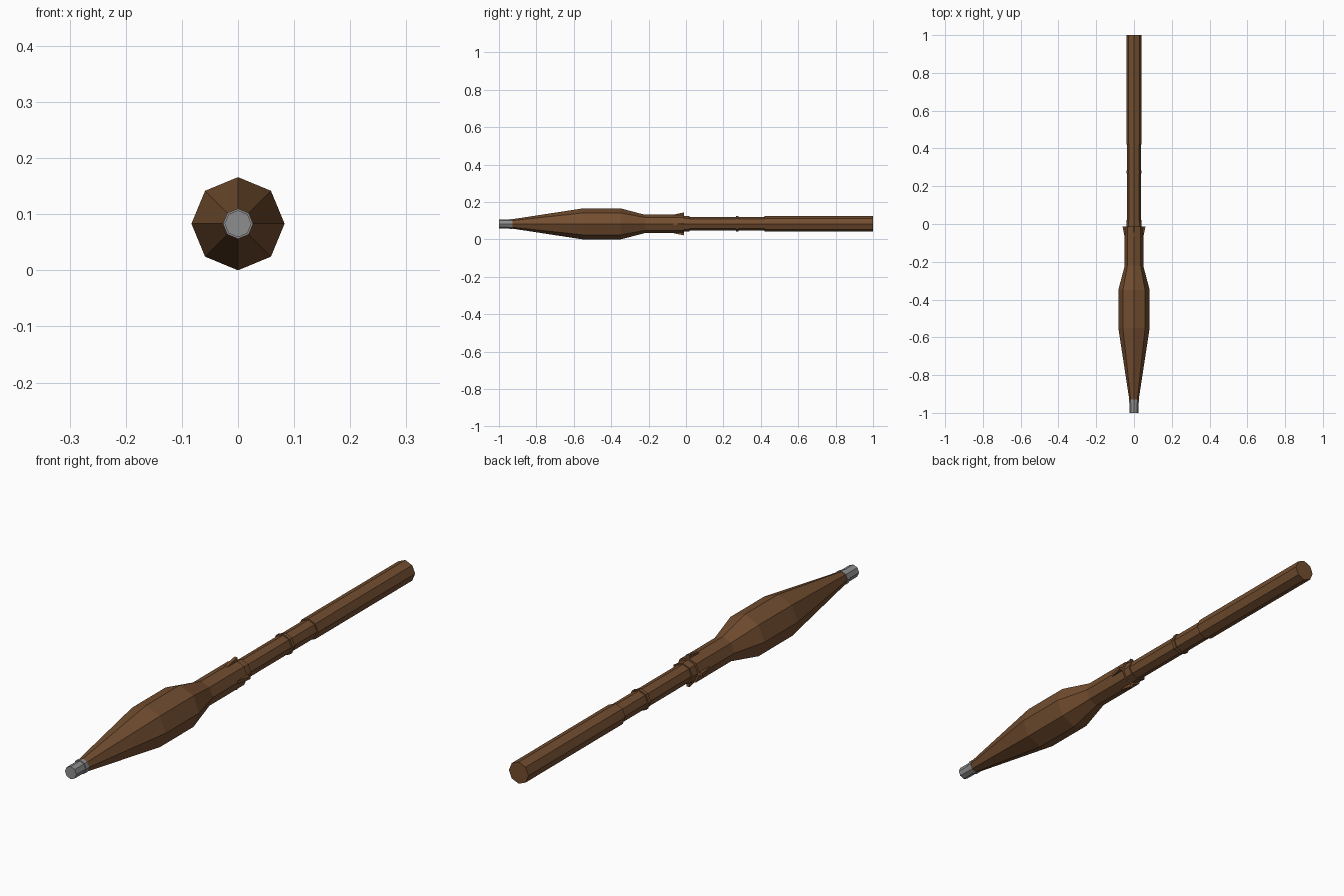
import bpy, math
from mathutils import Matrix

if "Cube" in bpy.data.objects:
    bpy.data.objects.remove(bpy.data.objects["Cube"])

AXIS_Z = 0.083
SIDES = 8


def material(name, rgb):
    m = bpy.data.materials.new(name)
    m.diffuse_color = (*rgb, 1)
    m.use_nodes = True
    m.node_tree.nodes["Principled BSDF"].inputs["Base Color"].default_value = m.diffuse_color
    return m


brown = material("brown", (0.17, 0.075, 0.029))
grey = material("grey", (0.27, 0.27, 0.27))


def add_mesh(name, verts, faces, mat):
    me = bpy.data.meshes.new(name)
    me.from_pydata(verts, [], faces)
    me.materials.append(mat)
    ob = bpy.data.objects.new(name, me)
    bpy.context.collection.objects.link(ob)
    return ob


def lathe(name, profile, mat):
    """Eight-sided solid around the y axis from (y, radius) pairs, front to back."""
    verts, faces = [], []
    for y, r in profile:
        for i in range(SIDES):
            a = 2 * math.pi * i / SIDES
            verts.append((r * math.cos(a), y, AXIS_Z + r * math.sin(a)))
    for k in range(len(profile) - 1):
        for i in range(SIDES):
            j = (i + 1) % SIDES
            a, b = k * SIDES, (k + 1) * SIDES
            faces.append((a + i, b + i, b + j, a + j))
    last = (len(profile) - 1) * SIDES
    faces.append(tuple(range(SIDES)))
    faces.append(tuple(last + i for i in reversed(range(SIDES))))
    return add_mesh(name, verts, faces, mat)


# Nose fuze: narrow cap and slightly wider collar
lathe("fuze_tip", [(-1.0, 0.024), (-0.94, 0.024)], grey)
lathe("fuze_collar", [(-0.945, 0.027), (-0.928, 0.027)], grey)

# Warhead body
lathe("warhead", [(-0.93, 0.025), (-0.55, 0.083), (-0.35, 0.083),
                  (-0.22, 0.049), (-0.012, 0.049)], brown)

# Rear shaft with collar, ring and thicker booster
lathe("shaft_collar", [(-0.02, 0.041), (0.02, 0.041)], brown)
lathe("shaft", [(-0.02, 0.036), (0.43, 0.036)], brown)
lathe("shaft_ring", [(0.268, 0.041), (0.282, 0.041)], brown)
lathe("booster", [(0.42, 0.041), (1.0, 0.041)], brown)

# Four small flared fins at the back of the warhead
for n in range(4):
    t = 0.006
    outline = [(-0.07, 0.045), (-0.07, 0.049), (-0.012, 0.061), (-0.012, 0.045)]
    verts = [(s * t, y, r) for s in (-1, 1) for y, r in outline]
    faces = [(0, 1, 2, 3), (7, 6, 5, 4)]
    faces += [(i, i + 4, (i + 1) % 4 + 4, (i + 1) % 4) for i in range(4)]
    fin = add_mesh(f"fin_{n + 1}", verts, faces, brown)
    fin.data.transform(Matrix.Translation((0, 0, AXIS_Z)) @ Matrix.Rotation(n * math.pi / 2, 4, 'Y'))
